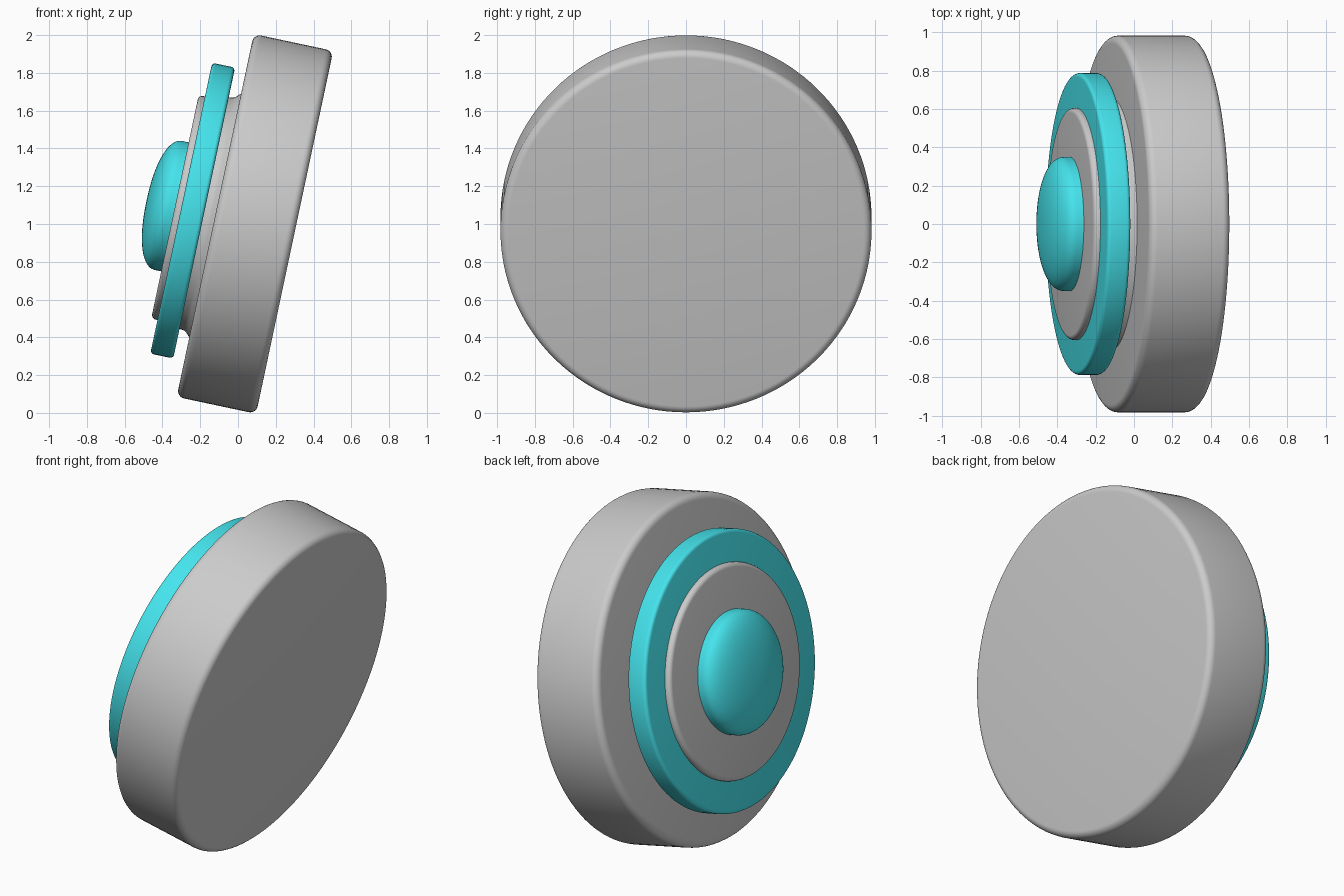
import bpy, bmesh, math
from mathutils import Matrix

if "Cube" in bpy.data.objects:
    bpy.data.objects.remove(bpy.data.objects["Cube"])

# Everything is turned around one tilted axis, starting at the flat face
BASE = Matrix.Translation((0.30, 0, 0.956)) @ Matrix.Rotation(math.radians(-78), 4, 'Y')
SEG = 128

teal = bpy.data.materials.new("teal")
teal.diffuse_color = (0.06, 0.78, 0.85, 1)
teal.use_nodes = True
teal.node_tree.nodes["Principled BSDF"].inputs["Base Color"].default_value = teal.diffuse_color


def fillet(r, s, radius, start):
    """Quarter-round corner points, centre (r, s), sweeping 90 degrees from start."""
    return [(r + radius * math.cos(math.radians(start + a)),
             s + radius * math.sin(math.radians(start + a))) for a in range(0, 91, 15)]


def lathe(name, profile, mat=None):
    """Revolve (radius, height) points and cap both ends."""
    bm = bmesh.new()
    rings = []
    for r, s in profile:
        rings.append([bm.verts.new((r * math.cos(2 * math.pi * i / SEG),
                                    r * math.sin(2 * math.pi * i / SEG), s))
                      for i in range(SEG)])
    for lo, hi in zip(rings, rings[1:]):
        for i in range(SEG):
            j = (i + 1) % SEG
            bm.faces.new((lo[i], lo[j], hi[j], hi[i]))
    bm.faces.new(rings[0][::-1])
    bm.faces.new(rings[-1])
    me = bpy.data.meshes.new(name)
    bm.to_mesh(me)
    bm.free()
    ob = bpy.data.objects.new(name, me)
    bpy.context.collection.objects.link(ob)
    ob.matrix_world = BASE
    if mat:
        me.materials.append(mat)
    bpy.ops.object.select_all(action='DESELECT')
    ob.select_set(True)
    bpy.context.view_layer.objects.active = ob
    bpy.ops.object.shade_smooth_by_angle(angle=math.radians(35))
    return ob


def disc(name, radius, s0, s1, rnd, mat=None):
    lathe(name, fillet(radius - rnd, s0 + rnd, rnd, -90)
          + fillet(radius - rnd, s1 - rnd, rnd, 0), mat)


# thick main wheel body
disc("main_disc", 0.982, 0.0, 0.43, 0.04)

# grey neck behind the coloured ring, flaring into the body
lathe("neck", [(0.665, 0.42), (0.655, 0.435), (0.64, 0.45), (0.63, 0.465), (0.625, 0.50)])

# coloured flange
disc("flange", 0.787, 0.49, 0.614, 0.02, teal)

# raised grey inner plate
disc("inner_plate", 0.605, 0.56, 0.648, 0.025)

# domed centre button
dome = [(0.349, 0.60)]
for k in range(0, 24):
    t = math.radians(90 * k / 24)
    dome.append((0.349 * math.cos(t) ** 0.9, 0.68 + 0.122 * math.sin(t) ** 0.9))
dome.append((0.004, 0.802))
lathe("centre_button", dome, teal)
